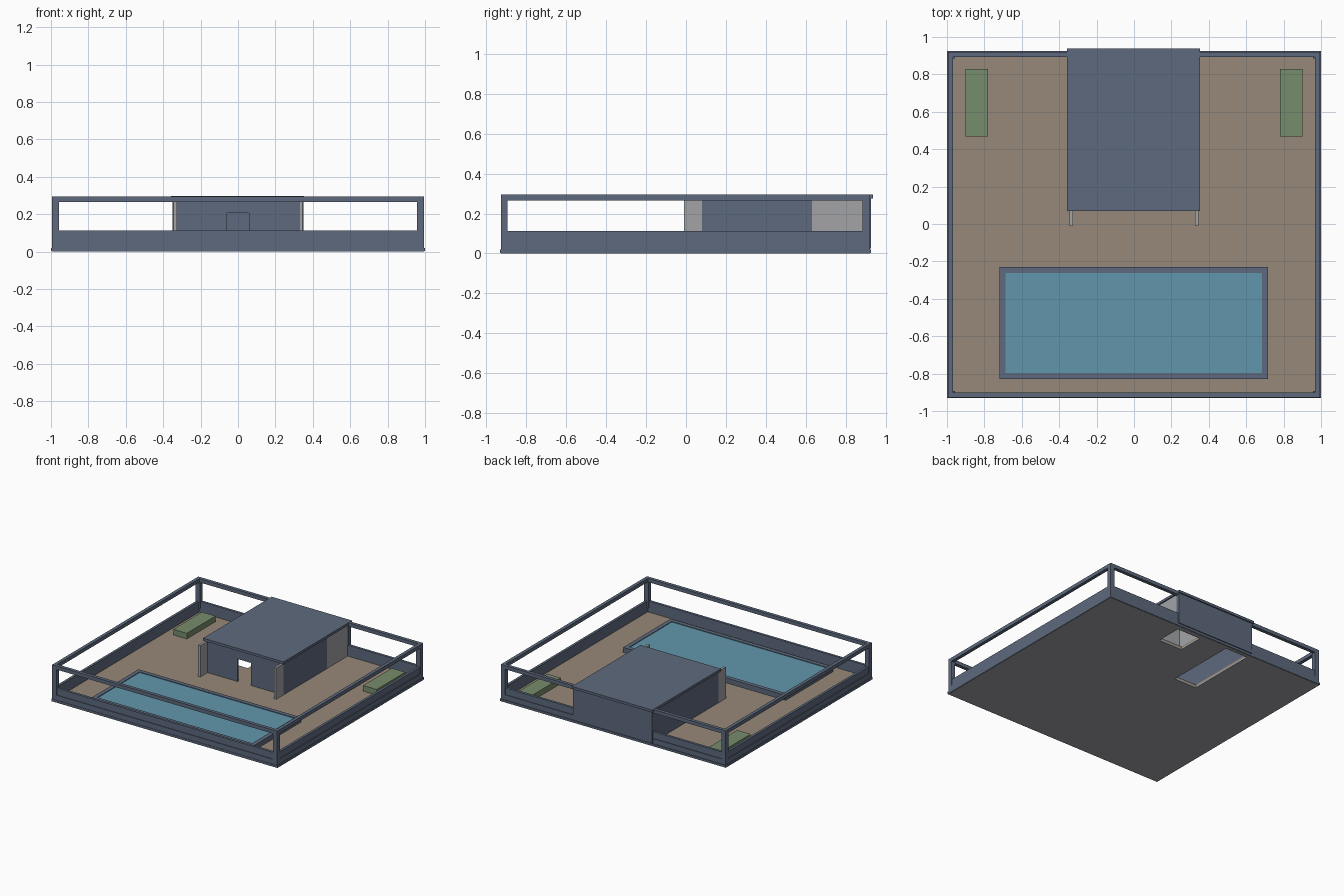
import bpy, bmesh

cube = bpy.data.objects.get("Cube")
if cube:
    bpy.data.objects.remove(cube, do_unlink=True)


def material(name, r, g, b):
    """Flat material from 0-255 display values, stored linear."""
    lin = [((c / 255 + 0.055) / 1.055) ** 2.4 for c in (r, g, b)] + [1]
    m = bpy.data.materials.new(name)
    m.use_nodes = True
    m.diffuse_color = lin
    m.node_tree.nodes["Principled BSDF"].inputs["Base Color"].default_value = lin
    return m


BLUE = material("slate_blue", 94, 106, 126)
GREY = material("concrete_grey", 163, 164, 167)
TAN = material("deck_tan", 150, 137, 120)
GREEN = material("planter_green", 118, 140, 108)
WATER = material("pool_water", 97, 150, 171)


def finish(name, bm, mat):
    bmesh.ops.recalc_face_normals(bm, faces=bm.faces)
    mesh = bpy.data.meshes.new(name)
    bm.to_mesh(mesh)
    bm.free()
    mesh.materials.append(mat)
    ob = bpy.data.objects.new(name, mesh)
    bpy.context.collection.objects.link(ob)
    return ob


def box(name, mat, x, y, z):
    """Box from (min, max) ranges."""
    bm = bmesh.new()
    bmesh.ops.create_cube(bm, size=1)
    for v in bm.verts:
        v.co = [r[0] if c < 0 else r[1] for c, r in zip(v.co, (x, y, z))]
    return finish(name, bm, mat)


def sheet(name, mat, x, y, z, holes):
    """Flat plate with rectangular holes (x0, x1, y0, y1)."""
    xs = sorted({*x, *[v for h in holes for v in h[:2]]})
    ys = sorted({*y, *[v for h in holes for v in h[2:]]})
    bm = bmesh.new()
    grid = [[bm.verts.new((a, b, z[0])) for b in ys] for a in xs]
    for i in range(len(xs) - 1):
        for j in range(len(ys) - 1):
            cx, cy = (xs[i] + xs[i + 1]) / 2, (ys[j] + ys[j + 1]) / 2
            if any(h[0] < cx < h[1] and h[2] < cy < h[3] for h in holes):
                continue
            bm.faces.new((grid[i][j], grid[i + 1][j],
                          grid[i + 1][j + 1], grid[i][j + 1]))
    top = bmesh.ops.extrude_face_region(bm, geom=bm.faces[:])["geom"]
    for v in top:
        if isinstance(v, bmesh.types.BMVert):
            v.co.z = z[1]
    loose = [v for v in bm.verts if not v.link_faces]
    bmesh.ops.delete(bm, geom=loose, context='VERTS')
    return finish(name, bm, mat)


def ring(name, mat, x, y, z, w):
    """Rectangular frame of width w."""
    return sheet(name, mat, x, y, z, [(x[0] + w, x[1] - w, y[0] + w, y[1] - w)])


# Floor with stair and shaft openings
openings = [(0.11, 0.32, 0.67, 0.88), (-0.33, -0.13, 0.31, 0.89)]
sheet("base_slab", GREY, (-0.995, 0.995), (-0.925, 0.92), (0, 0.012), openings)
sheet("deck", TAN, (-0.98, 0.98), (-0.91, 0.905), (0.012, 0.025), openings)

# Perimeter: skirt, curb, parapet, top rail and corner posts
ring("base_skirt", BLUE, (-1, 1), (-0.93, 0.925), (0.002, 0.02), 0.012)
ring("curb", BLUE, (-0.995, 0.995), (-0.927, 0.92), (0.012, 0.06), 0.025)
ring("parapet", BLUE, (-0.99, 0.99), (-0.922, 0.915), (0.06, 0.113), 0.02)
ring("top_rail", BLUE, (-0.995, 0.995), (-0.927, 0.92), (0.265, 0.294), 0.027)
for side, sx in (("left", 1), ("right", -1)):
    px = sorted((sx * 0.995, sx * 0.957))
    box(side + "_front_post", BLUE, px, (-0.927, -0.893), (0.06, 0.265))
    box(side + "_back_post", BLUE, px, (0.884, 0.92), (0.06, 0.265))

# Pool
ring("pool_rim", BLUE, (-0.72, 0.717), (-0.83, -0.23), (0.025, 0.065), 0.033)
box("pool_water", WATER, (-0.69, 0.686), (-0.798, -0.262), (0.025, 0.06))

# Planters and porch fins
for side, sx in (("left", 1), ("right", -1)):
    box(side + "_planter", GREEN, sorted((sx * 0.78, sx * 0.9)),
        (0.467, 0.83), (0.025, 0.07))
    box(side + "_fin", GREY, sorted((sx * 0.325, sx * 0.345)),
        (-0.01, 0.08), (0.025, 0.275))

# Pavilion walls with a door opening in front
wall = (0.025, 0.276)
box("right_wall", BLUE, (-0.345, -0.33), (0.08, 0.9), wall)
box("left_wall", BLUE, (0.33, 0.345), (0.08, 0.63), wall)
box("back_wall", BLUE, (-0.35, 0.35), (0.9, 0.927), wall)
box("front_wall_right", BLUE, (-0.33, -0.06), (0.08, 0.095), wall)
box("front_wall_left", BLUE, (0.06, 0.33), (0.08, 0.095), wall)
box("door_lintel", BLUE, (-0.06, 0.06), (0.08, 0.095), (0.205, 0.276))
box("roof", BLUE, (-0.358, 0.354), (0.07, 0.937), (0.276, 0.296))

# Lift shaft
ring("lift_shaft", GREY, (0.09, 0.344), (0.63, 0.9), (0.025, 0.276), 0.02)
